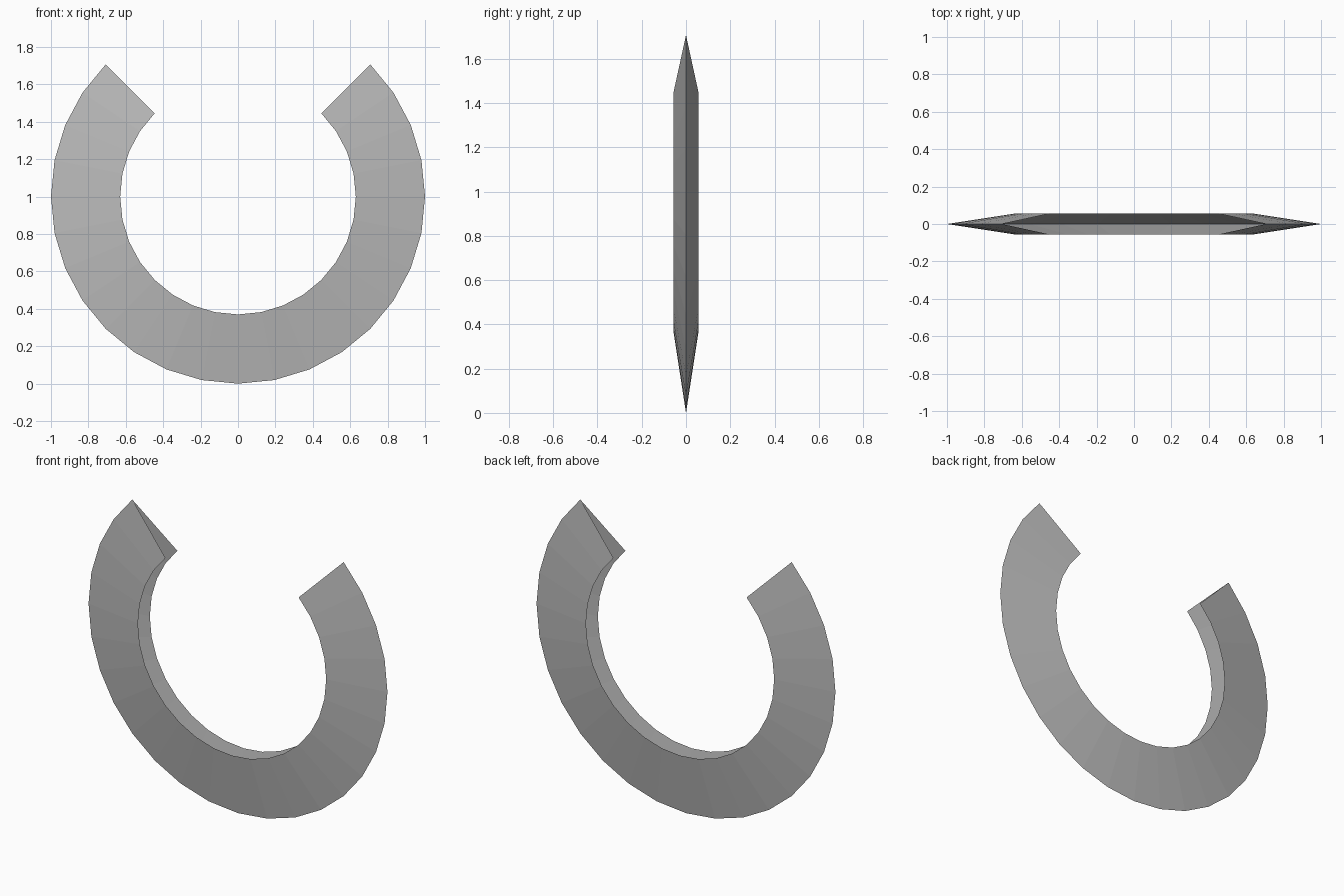
import bpy, bmesh, math

if "Cube" in bpy.data.objects:
    bpy.data.objects.remove(bpy.data.objects["Cube"])

OUTER_R, INNER_R, HALF_W = 1.0, 0.63, 0.057
SEGMENTS, SWEEP = 24, math.radians(270)

grey = bpy.data.materials.new("mid_grey")
grey.diffuse_color = (0.5, 0.5, 0.5, 1.0)
grey.use_nodes = True
grey.node_tree.nodes["Principled BSDF"].inputs["Base Color"].default_value = grey.diffuse_color

# Open V-shaped cross-section (radius, y): sharp outer edge, open inner side
profile = [(INNER_R, -HALF_W), (OUTER_R, 0.0), (INNER_R, HALF_W)]

# Sweep the section around the arc, leaving the gap at the top
bm = bmesh.new()
rings = []
for i in range(SEGMENTS + 1):
    a = -SWEEP / 2 + SWEEP * i / SEGMENTS
    rings.append([bm.verts.new((r * math.sin(a), y, 1 - r * math.cos(a)))
                  for r, y in profile])
for p, q in zip(rings, rings[1:]):
    for k in range(2):
        bm.faces.new((p[k], q[k], q[k + 1], p[k + 1]))

bm.normal_update()
# Make the front wall face the front
if bm.faces[:][0].normal.y > 0:
    bmesh.ops.reverse_faces(bm, faces=bm.faces[:])

mesh = bpy.data.meshes.new("open_ring_blade")
bm.to_mesh(mesh)
bm.free()
mesh.materials.append(grey)
blade = bpy.data.objects.new("open_ring_blade", mesh)
bpy.context.collection.objects.link(blade)
